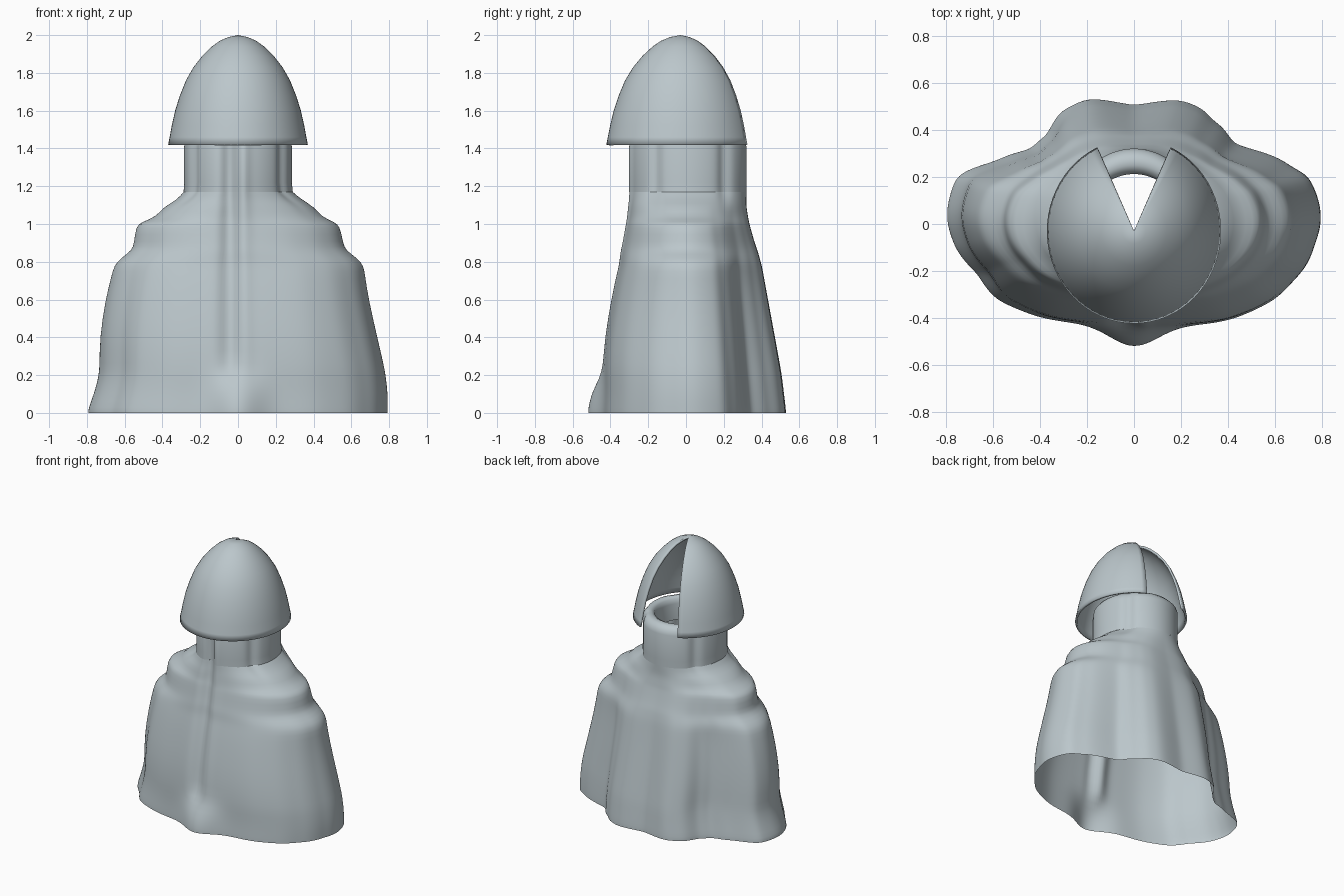
import bpy, bmesh, math
from mathutils import Vector

if "Cube" in bpy.data.objects:
    bpy.data.objects.remove(bpy.data.objects["Cube"])

grey = bpy.data.materials.new("pale blue grey")
grey.diffuse_color = (0.50, 0.57, 0.60, 1)
grey.use_nodes = True
grey.node_tree.nodes["Principled BSDF"].inputs["Base Color"].default_value = grey.diffuse_color


def loft(name, rings, closed, angle=60):
    """Skin a stack of point rings, bottom to top."""
    bm = bmesh.new()
    rows = [[bm.verts.new(p) for p in ring] for ring in rings]
    n = len(rows[0])
    for a, b in zip(rows, rows[1:]):
        for j in range(n if closed else n - 1):
            k = (j + 1) % n
            bm.faces.new((a[j], a[k], b[k], b[j]))
    bmesh.ops.remove_doubles(bm, verts=bm.verts, dist=1e-5)
    me = bpy.data.meshes.new(name)
    bm.to_mesh(me)
    bm.free()
    ob = bpy.data.objects.new(name, me)
    bpy.context.collection.objects.link(ob)
    me.materials.append(grey)
    bpy.context.view_layer.objects.active = ob
    ob.select_set(True)
    bpy.ops.object.shade_smooth_by_angle(angle=math.radians(angle))
    ob.select_set(False)
    return ob


# Hem outline of the cloak, counter-clockwise from the front centre
HEM = [(0, -.44), (.17, -.44), (.41, -.41), (.57, -.34), (.69, -.23), (.77, -.08),
       (.79, .07), (.74, .2), (.66, .25), (.43, .34), (.35, .43), (.27, .5), (.2, .525),
       (0, .505), (-.2, .53), (-.29, .49), (-.38, .37), (-.44, .32), (-.56, .28),
       (-.75, .2), (-.79, .08), (-.77, -.07), (-.67, -.21), (-.57, -.33),
       (-.4, -.40), (-.2, -.43)]


def polar(p):
    u, v = p[0] / .79, p[1] / (.52 if p[1] > 0 else .44)
    return (math.atan2(v, u) + math.pi / 2) % math.tau, math.hypot(u, v)


HEM_POLAR = sorted(polar(p) for p in HEM)
HEM_POLAR.append((math.tau, HEM_POLAR[0][1]))


def hem_radius(t):
    """Relative hem radius at angle t, measured from the front."""
    for (a, r), (b, s) in zip(HEM_POLAR, HEM_POLAR[1:]):
        if a <= t <= b:
            f = (t - a) / (b - a)
            f = .5 * f + .5 * f * f * (3 - 2 * f)
            return r + (s - r) * f
    return 1


def bell(d, width):
    return math.exp(-(d / width) ** 2)


def section(level, n=120):
    """Cross-section: z, left, right, front, back, folds, neck flutes, crease depth."""
    z, xl, xr, yf, yb, fold, flute, crease = level
    ring = []
    for j in range(n):
        t = math.tau * j / n
        r = 1 + (hem_radius(t) - 1) * fold
        # vertical grooves around the neck
        for g in (55, 130, 230, 305):
            r -= flute * bell(math.degrees(t) - g, 7)
        u, v = r * math.sin(t), -r * math.cos(t)
        x = u * (xr if u > 0 else -xl)
        y = v * (yb if v > 0 else -yf)
        if v < 0:
            # overlapping front opening and the bulge at its foot
            y += crease * (bell(x + .045, .04) - .4 * bell(x - .03, .03))
            y -= .085 * bell(x, .13) * max(0, min(1, (.24 - z) / .16))
        ring.append(Vector((x, y, z)))
    return ring


CLOAK = [
    (0, -.79, .79, -.435, .52, 1, 0, 0),
    (.02, -.79, .79, -.435, .52, 1, 0, 0),
    (.1, -.76, .79, -.43, .51, 1, 0, 0),
    (.19, -.735, .78, -.43, .50, 1, 0, .005),
    (.25, -.73, .77, -.43, .49, 1, 0, .035),
    (.4, -.73, .735, -.42, .465, .9, 0, .04),
    (.6, -.70, .69, -.385, .43, .8, 0, .04),
    (.72, -.67, .672, -.36, .41, .7, 0, .04),
    (.78, -.655, .665, -.345, .40, .6, 0, .04),
    (.82, -.62, .63, -.34, .39, .5, 0, .04),
    (.86, -.56, .57, -.335, .38, .4, 0, .04),
    (.90, -.55, .555, -.325, .365, .35, 0, .04),
    (.99, -.54, .54, -.31, .34, .3, 0, .04),
    (1.01, -.51, .51, -.305, .335, .25, 0, .04),
    (1.04, -.43, .44, -.30, .33, .2, 0, .04),
    (1.09, -.395, .405, -.295, .32, .1, .01, .04),
    (1.13, -.32, .335, -.29, .32, .05, .03, .04),
    (1.17, -.288, .29, -.288, .32, 0, .05, .04),
]
NECK = [CLOAK[-1],
        (1.22, -.285, .285, -.288, .32, 0, .06, .04),
        (1.41, -.285, .285, -.288, .32, 0, .06, .04),
        (1.44, -.278, .278, -.28, .31, 0, .05, .03),
        (1.465, -.26, .26, -.262, .285, 0, .03, .02),
        (1.47, -.235, .235, -.24, .25, 0, .02, .01),
        (1.455, -.212, .212, -.22, .222, 0, 0, 0),
        (1.42, -.205, .205, -.21, .212, 0, 0, 0),
        (1.3, -.205, .205, -.21, .212, 0, 0, 0)]

# Draped cloak, open underneath
cloak = loft("cloak", [section(l) for l in CLOAK], True, 80)
sub = cloak.modifiers.new("smooth folds", 'SUBSURF')
sub.levels = sub.render_levels = 1

# Hollow neck with a rolled rim
loft("neck", [section(l) for l in NECK], True, 80)

# Domed helmet with a wedge missing at the back
DOME = [(1.42, .37), (1.46, .362), (1.52, .351), (1.6, .333), (1.68, .308), (1.76, .276),
        (1.83, .236), (1.89, .189), (1.94, .138), (1.97, .096), (1.99, .05), (2, 0)]
SEGS = 56
start, sweep = math.radians(115), math.radians(310)
rings = []
for z, r in DOME:
    angles = [start + sweep * j / SEGS for j in range(SEGS + 1)]
    rings.append([Vector((r * math.cos(a), r * 1.06 * math.sin(a) - .03, z)) for a in angles])
helmet = loft("helmet", rings, False, 60)
wall = helmet.modifiers.new("wall", 'SOLIDIFY')
wall.thickness = .015
wall.offset = -1
